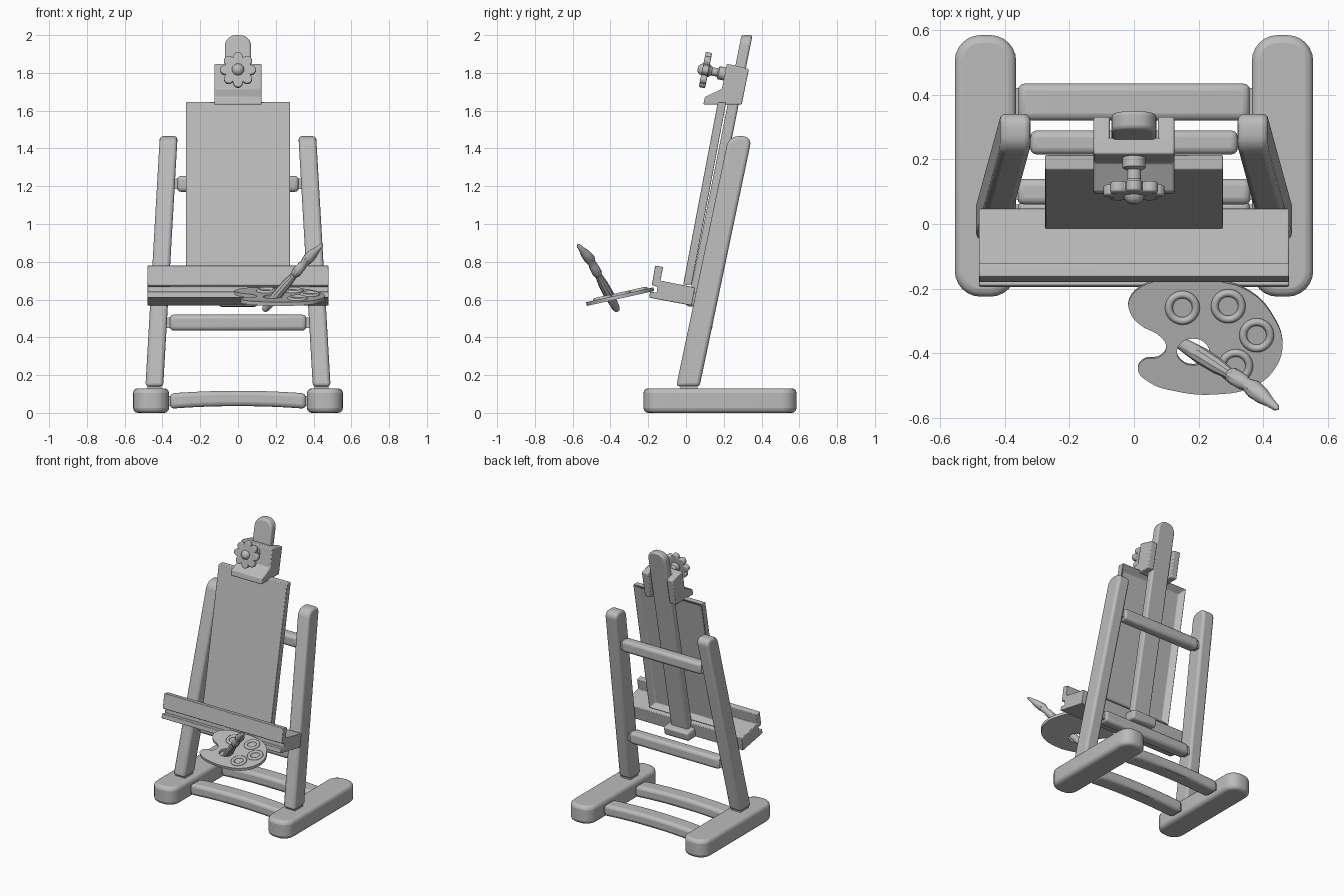
import bpy, bmesh, math
from mathutils import Matrix, Vector

if "Cube" in bpy.data.objects:
    bpy.data.objects.remove(bpy.data.objects["Cube"], do_unlink=True)

GREY = (0.5, 0.5, 0.5, 1)
mat = bpy.data.materials.new("plain_grey")
mat.use_nodes = True
mat.diffuse_color = GREY
mat.node_tree.nodes["Principled BSDF"].inputs["Base Color"].default_value = GREY

LEAN = math.radians(11.3)


def finish(name, bm, bevel=0.0, segs=3):
    bmesh.ops.recalc_face_normals(bm, faces=bm.faces)
    me = bpy.data.meshes.new(name)
    bm.to_mesh(me)
    bm.free()
    return link(name, me, bevel, segs)


def link(name, me, bevel=0.0, segs=3):
    ob = bpy.data.objects.new(name, me)
    bpy.context.collection.objects.link(ob)
    me.materials.clear()
    me.materials.append(mat)
    if bevel:
        mod = ob.modifiers.new("soft_edges", "BEVEL")
        mod.width, mod.segments = bevel, segs
        mod.limit_method = "ANGLE"
        mod.angle_limit = math.radians(35)
    bpy.ops.object.select_all(action="DESELECT")
    ob.select_set(True)
    bpy.context.view_layer.objects.active = ob
    bpy.ops.object.shade_smooth_by_angle(angle=math.radians(35))
    return ob


def shear(bm, kx, ky, z0):
    """Lean a part without tilting its horizontal cuts."""
    for v in bm.verts:
        d = v.co.z - z0
        v.co.x += kx * d
        v.co.y += ky * d


def prism_mesh(pts, axis, lo, hi):
    """Extrude a 2D outline along an axis; outline is the other two axes in order."""
    place = {"x": lambda a, b, t: (t, a, b),
             "y": lambda a, b, t: (a, t, b),
             "z": lambda a, b, t: (a, b, t)}[axis]
    bm = bmesh.new()
    ends = [[bm.verts.new(place(a, b, t)) for a, b in pts] for t in (lo, hi)]
    for ring in ends:
        bm.faces.new(ring)
    n = len(pts)
    for i in range(n):
        j = (i + 1) % n
        bm.faces.new((ends[0][i], ends[0][j], ends[1][j], ends[1][i]))
    return bm


def prism(name, pts, axis, lo, hi, bevel=0.0, segs=3):
    return finish(name, prism_mesh(pts, axis, lo, hi), bevel, segs)


def round_rect(a0, a1, b0, b1, radii, n=6):
    """Rectangle outline with radii for lower-left, lower-right, upper-right, upper-left."""
    pts = []
    corners = [(a0, b0, 1, 1), (a1, b0, -1, 1), (a1, b1, -1, -1), (a0, b1, 1, -1)]
    for k, ((a, b, sa, sb), r) in enumerate(zip(corners, radii)):
        if r == 0:
            pts.append((a, b))
            continue
        for i in range(n + 1):
            t = math.pi + (k + i / n) * math.pi / 2
            pts.append((a + sa * r + r * math.cos(t), b + sb * r + r * math.sin(t)))
    return pts


def box(a0, a1, b0, b1):
    return round_rect(a0, a1, b0, b1, (0, 0, 0, 0))


# Feet, pegs and leaning legs
for s, side in ((1, "left"), (-1, "right")):
    xs = sorted((s * 0.365, s * 0.555))
    prism(side + "_foot", round_rect(*xs, -0.225, 0.585, (0.08,) * 4), "z", 0, 0.13, 0.025)
    xs = sorted((s * 0.405, s * 0.48))
    prism(side + "_leg_peg", box(*xs, -0.03, 0.06), "z", 0.1, 0.16)
    leg = prism_mesh(round_rect(-0.052, 0.072, 0.14, 1.465, (0, 0, 0.05, 0.05)), "x",
                     s * 0.443 - 0.047, s * 0.443 + 0.047)
    shear(leg, -s * 0.0575, 0.21, 0.14)
    finish(side + "_leg", leg, 0.018)


# Cross bars with narrower tenons
def cross_bar(name, half, y0, y1, z0, z1, arch=0.0):
    n = 12
    xs = [half * (2 * i / n - 1) for i in range(n + 1)]
    rise = [arch * (1 - (x / half) ** 2) for x in xs]
    outline = [(x, z0 + r) for x, r in zip(xs, rise)]
    outline += [(x, z1 + r) for x, r in reversed(list(zip(xs, rise)))]
    if not arch:
        outline = box(-half, half, z0, z1)
    prism(name, outline, "y", y0, y1, 0.022)
    e = 0.014
    prism(name + "_tenon", box(y0 + e, y1 - e, z0 + e, z1 - e), "x", -half - 0.035, half + 0.035)


cross_bar("upper_bar", 0.322, 0.215, 0.29, 1.17, 1.255)
cross_bar("middle_bar", 0.362, 0.06, 0.14, 0.435, 0.52)
cross_bar("rear_base_bar", 0.36, 0.32, 0.435, 0.022, 0.103, 0.014)
cross_bar("front_base_bar", 0.36, -0.04, 0.075, 0.022, 0.103, 0.014)

# Central mast with a rounded top
mast = prism_mesh(round_rect(-0.07, 0.07, 0.58, 2.0, (0, 0, 0.06, 0.06)), "y", 0.01, 0.068)
shear(mast, 0, 0.2, 0.58)
finish("mast", mast, 0.012)
prism("mast_bracket", [(0.0, 0.565), (0.11, 0.56), (0.125, 0.625), (0.015, 0.64)],
      "x", -0.1, 0.1, 0.015)

# Stretched panel with a hollow back
panel = prism_mesh(box(-0.275, 0.275, -0.015, 0.032), "z", 0.68, 1.645)
panel.normal_update()
bmesh.ops.recalc_face_normals(panel, faces=panel.faces)
back = max(panel.faces, key=lambda f: f.calc_center_median().y)
bmesh.ops.inset_individual(panel, faces=[back], thickness=0.05, depth=-0.035)
shear(panel, 0, 0.19, 0.68)
finish("panel", panel, 0.004, 2)

# Tray with a raised lip and a grooved front
tray_profile = [(0.03, 0.568), (-0.195, 0.61), (-0.19, 0.642), (-0.155, 0.636), (-0.151, 0.668),
                (-0.181, 0.676), (-0.163, 0.78), (-0.121, 0.772), (-0.135, 0.7), (0.048, 0.664)]
prism("tray", tray_profile, "x", -0.48, 0.48, 0.004, 2)

# Top clamp: front block and two cheeks around the mast
clamp_front = [(0.092, 1.632), (0.225, 1.632), (0.268, 1.838), (0.216, 1.848),
               (0.19, 1.715), (0.1, 1.673)]
prism("clamp_block", clamp_front, "x", -0.125, 0.125, 0.006, 2)
cheek = [(0.2, 1.632), (0.295, 1.632), (0.333, 1.82), (0.25, 1.842)]
for s, side in ((1, "left"), (-1, "right")):
    prism(side + "_clamp_cheek", cheek, "x", *sorted((s * 0.075, s * 0.125)), 0.006, 2)


# Lathe around the local y axis
def lathe_y(name, profile, sides=20):
    bm = bmesh.new()
    verts = [bm.verts.new((r, y, 0)) for r, y in profile]
    edges = [bm.edges.new(p) for p in zip(verts, verts[1:])]
    bmesh.ops.spin(bm, geom=verts + edges, axis=(0, 1, 0), cent=(0, 0, 0),
                   angle=math.tau, steps=sides)
    bmesh.ops.remove_doubles(bm, verts=bm.verts, dist=0.0005)
    return finish(name, bm)


# Lobed clamp knob and its screw
petals = []
for i in range(80):
    a = math.tau * i / 80
    r = 0.068 + 0.027 * abs(math.cos(4 * a)) ** 0.7
    petals.append((r * math.cos(a), r * math.sin(a)))
knob = prism("knob", petals, "y", -0.017, 0.017, 0.01)
knob.modifiers["soft_edges"].angle_limit = math.radians(60)
screw = lathe_y("knob_screw", [(0, -0.042), (0.015, -0.04), (0.027, -0.03), (0.034, -0.012),
                               (0.034, 0.02), (0.022, 0.035), (0.022, 0.065),
                               (0.035, 0.072), (0.035, 0.105), (0, 0.105)])
for ob in (knob, screw):
    ob.location = (0, 0.103, 1.815)
    ob.rotation_euler.x = -LEAN


def curve_part(name, cu, bevel=0.0):
    """Turn a curve into a mesh part."""
    tmp = bpy.data.objects.new(name + "_curve", cu)
    bpy.context.collection.objects.link(tmp)
    dg = bpy.context.evaluated_depsgraph_get()
    me = bpy.data.meshes.new_from_object(tmp.evaluated_get(dg))
    bpy.data.objects.remove(tmp, do_unlink=True)
    return link(name, me, bevel)


def closed_spline(cu, pts):
    sp = cu.splines.new("BEZIER")
    sp.bezier_points.add(len(pts) - 1)
    for bp, (x, y) in zip(sp.bezier_points, pts):
        bp.co = (x, y, 0)
        bp.handle_left_type = bp.handle_right_type = "AUTO"
    sp.use_cyclic_u = True


# Palette with thumb hole and paint wells
cu = bpy.data.curves.new("palette_outline", "CURVE")
cu.dimensions, cu.fill_mode = "2D", "BOTH"
cu.extrude, cu.resolution_u = 0.01, 5
closed_spline(cu, [(-0.015, 0.13), (0.04, 0.18), (0.13, 0.19), (0.25, 0.19), (0.36, 0.155),
                   (0.435, 0.07), (0.46, -0.01), (0.435, -0.09), (0.37, -0.145), (0.25, -0.17),
                   (0.13, -0.16), (0.045, -0.13), (0.012, -0.09), (0.03, -0.06), (0.08, -0.05),
                   (0.1, -0.02), (0.08, 0.015), (0.02, 0.05), (-0.012, 0.09)])
closed_spline(cu, [(0.183 + 0.05 * math.cos(a), -0.035 + 0.042 * math.sin(a))
                   for a in (i * math.tau / 8 for i in range(8))])
palette = curve_part("palette", cu)
tilt = Matrix.Translation((0, -0.36, 0.613)) @ Matrix.Rotation(math.radians(12.5), 4, "X")
palette.matrix_world = tilt
for i, (x, y) in enumerate([(0.15, 0.105), (0.292, 0.11), (0.38, 0.018), (0.315, -0.08)]):
    bpy.ops.mesh.primitive_torus_add(major_radius=0.042, minor_radius=0.012,
                                     major_segments=24, minor_segments=8)
    ring = bpy.context.object
    ring.name = f"paint_well_{i + 1}"
    ring.data.materials.append(mat)
    bpy.ops.object.shade_smooth()
    ring.matrix_world = tilt @ Matrix.Translation((x, y, 0.01))

# Brush through the thumb hole: swelling handle, ferrule and bent bristle tip
start, end = Vector((0.135, -0.362, 0.54)), Vector((0.43, -0.548, 0.885))
stations = [(0, 0.004), (0.01, 0.014), (0.04, 0.02), (0.25, 0.027), (0.42, 0.025), (0.55, 0.018),
            (0.57, 0.025), (0.6, 0.026), (0.7, 0.024), (0.72, 0.02), (0.8, 0.029),
            (0.88, 0.025), (0.95, 0.015), (1.0, 0.011), (1.02, 0.003)]
cu = bpy.data.curves.new("brush_path", "CURVE")
cu.dimensions = "3D"
cu.bevel_depth, cu.bevel_resolution, cu.use_fill_caps = 1.0, 3, True
sp = cu.splines.new("POLY")
sp.points.add(len(stations) - 1)
for p, (t, r) in zip(sp.points, stations):
    bend = Vector((0.01, -0.02, 0)) * max(0, (t - 0.8) / 0.2)
    p.co = (*(start.lerp(end, t) + bend), 1)
    p.radius = r
curve_part("brush", cu)
